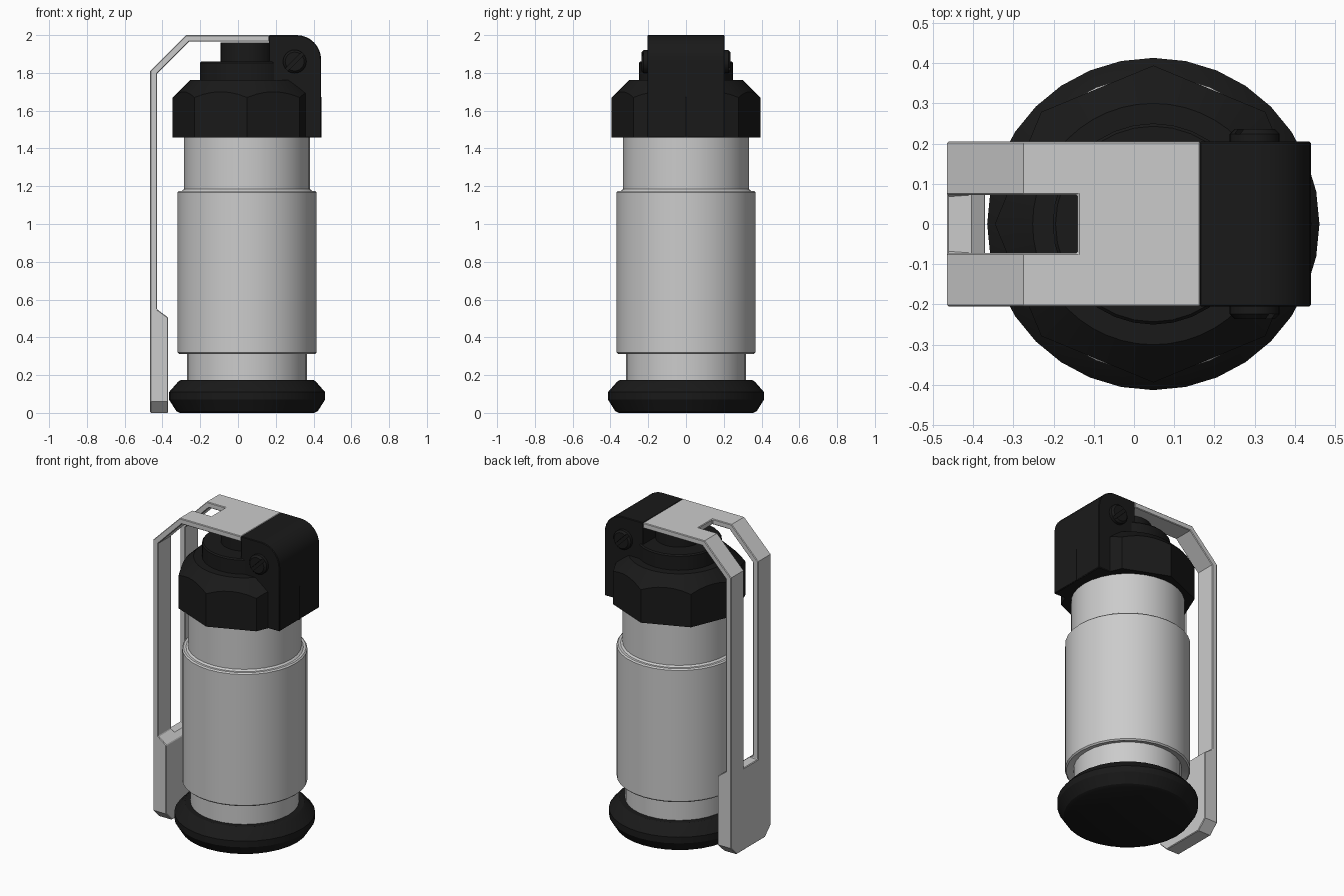
import bpy, bmesh
from math import sin, cos, pi, radians
from mathutils import Matrix, Vector

if "Cube" in bpy.data.objects:
    bpy.data.objects.remove(bpy.data.objects["Cube"])

AX = 0.048  # x of the canister axis
black = bpy.data.materials.new("black_plastic")
black.diffuse_color = (0.01, 0.01, 0.01, 1)
black.use_nodes = True
black.node_tree.nodes["Principled BSDF"].inputs["Base Color"].default_value = black.diffuse_color


def finish(name, bm, mat=None, smooth=True):
    bmesh.ops.recalc_face_normals(bm, faces=bm.faces)
    me = bpy.data.meshes.new(name)
    bm.to_mesh(me)
    bm.free()
    ob = bpy.data.objects.new(name, me)
    bpy.context.collection.objects.link(ob)
    if mat:
        me.materials.append(mat)
    if smooth:
        bpy.ops.object.select_all(action='DESELECT')
        ob.select_set(True)
        bpy.context.view_layer.objects.active = ob
        bpy.ops.object.shade_smooth_by_angle(angle=radians(30))
    return ob


def rings_to_mesh(rings):
    """Skin a stack of closed rings and cap both ends."""
    bm = bmesh.new()
    vs = [[bm.verts.new(p) for p in r] for r in rings]
    n = len(vs[0])
    for a, b in zip(vs, vs[1:]):
        for i in range(n):
            j = (i + 1) % n
            bm.faces.new((a[i], a[j], b[j], b[i]))
    bm.faces.new(vs[0])
    bm.faces.new(vs[-1])
    return bm


def lathe(name, profile, mat=None, n=32, matrix=Matrix.Translation((AX, 0, 0))):
    bm = rings_to_mesh([[(r * cos(2 * pi * i / n), r * sin(2 * pi * i / n), z)
                         for i in range(n)] for r, z in profile])
    bm.transform(matrix)
    return finish(name, bm, mat)


def extrude_y(points, half):
    return rings_to_mesh([[(x, y, z) for x, z in points] for y in (-half, half)])


def cut(ob, size, matrix):
    """Subtract a box from an object, then drop the cutter."""
    bm = bmesh.new()
    bmesh.ops.create_cube(bm, size=1, matrix=matrix @ Matrix.Diagonal((*size, 1)))
    cutter = finish("cutter", bm, smooth=False)
    cutter.hide_render = True
    mod = ob.modifiers.new("cut", 'BOOLEAN')
    mod.operation, mod.solver, mod.object = 'DIFFERENCE', 'EXACT', cutter
    bpy.context.view_layer.objects.active = ob
    bpy.ops.object.modifier_apply(modifier=mod.name)
    bpy.data.objects.remove(cutter)


def edge_bevel(ob, width):
    mod = ob.modifiers.new("edges", 'BEVEL')
    mod.width, mod.segments, mod.limit_method = width, 1, 'ANGLE'
    mod.angle_limit = radians(50)


# Base cap
lathe("base_cap", [(0.355, 0), (0.375, 0.01), (0.413, 0.07), (0.413, 0.11),
                   (0.365, 0.165), (0.35, 0.175)], black)

# Canister: lower neck, sleeve, upper neck
lathe("canister", [(0.318, 0.16), (0.318, 0.325), (0.36, 0.312), (0.368, 0.32),
                   (0.368, 1.168), (0.36, 1.176), (0.345, 1.176), (0.333, 1.185),
                   (0.333, 1.48)])

# Eight-sided nut with a conical chamfer
N, R = 48, 0.394
rings = [[], [], []]
for i in range(N):
    a = 2 * pi * i / N
    r = R * cos(pi / 8) / cos(a % (pi / 4) - pi / 8)
    for ring, (q, z) in zip(rings, ((r, 1.457), (r, 1.67 + (R - r)), (0.3, 1.762))):
        ring.append((AX + q * cos(a), q * sin(a), z))
finish("head_nut", rings_to_mesh(rings), black)

# Stepped collar and neck above the nut
lathe("collar", [(0.25, 1.75), (0.25, 1.852), (0.243, 1.86), (0.14, 1.86), (0.14, 1.962)], black)

# Lever housing with a rounded outer corner
RC = 0.13
corner = [(0.44 - RC + RC * cos(t * pi / 16), 2 - RC + RC * sin(t * pi / 16)) for t in range(9)]
housing = finish("lever_housing", extrude_y([(0.163, 1.457), (0.44, 1.457)] + corner
                                            + [(0.163, 2.0)], 0.205), black)
edge_bevel(housing, 0.004)

# Slotted hinge pin heads on both sides
pin_m = Matrix.Translation((0.3, 0, 1.86)) @ Matrix.Rotation(pi / 2, 4, 'X')
pin = lathe("hinge_pin", [(0.05, -0.236), (0.062, -0.224), (0.062, 0.224), (0.05, 0.236)],
            black, 24, pin_m)
for s in (-1, 1):
    cut(pin, (0.2, 0.02, 0.03), pin_m @ Matrix.Translation((0, 0, s * 0.239))
        @ Matrix.Rotation(s * pi / 4, 4, 'Z'))

# Safety lever: bent plate with a thick lower grip and clipped bottom corners
bm = extrude_y([(0.165, 2.0), (-0.275, 2.0), (-0.465, 1.81), (-0.465, 0), (-0.37, 0),
                (-0.37, 0.505), (-0.428, 0.548), (-0.428, 1.795), (-0.26, 1.965),
                (0.165, 1.965)], 0.205)
ends = [e for e in bm.edges if all(abs(v.co.z) < 1e-5 for v in e.verts)
        and abs(e.verts[0].co.y - e.verts[1].co.y) < 1e-5]
bmesh.ops.bevel(bm, geom=ends, offset=0.06, segments=1, affect='EDGES')
lever = finish("safety_lever", bm, smooth=False)
cut(lever, (0.46, 0.144, 1.57), Matrix.Translation((-0.37, 0, 0.53 + 0.785)))
edge_bevel(lever, 0.004)
